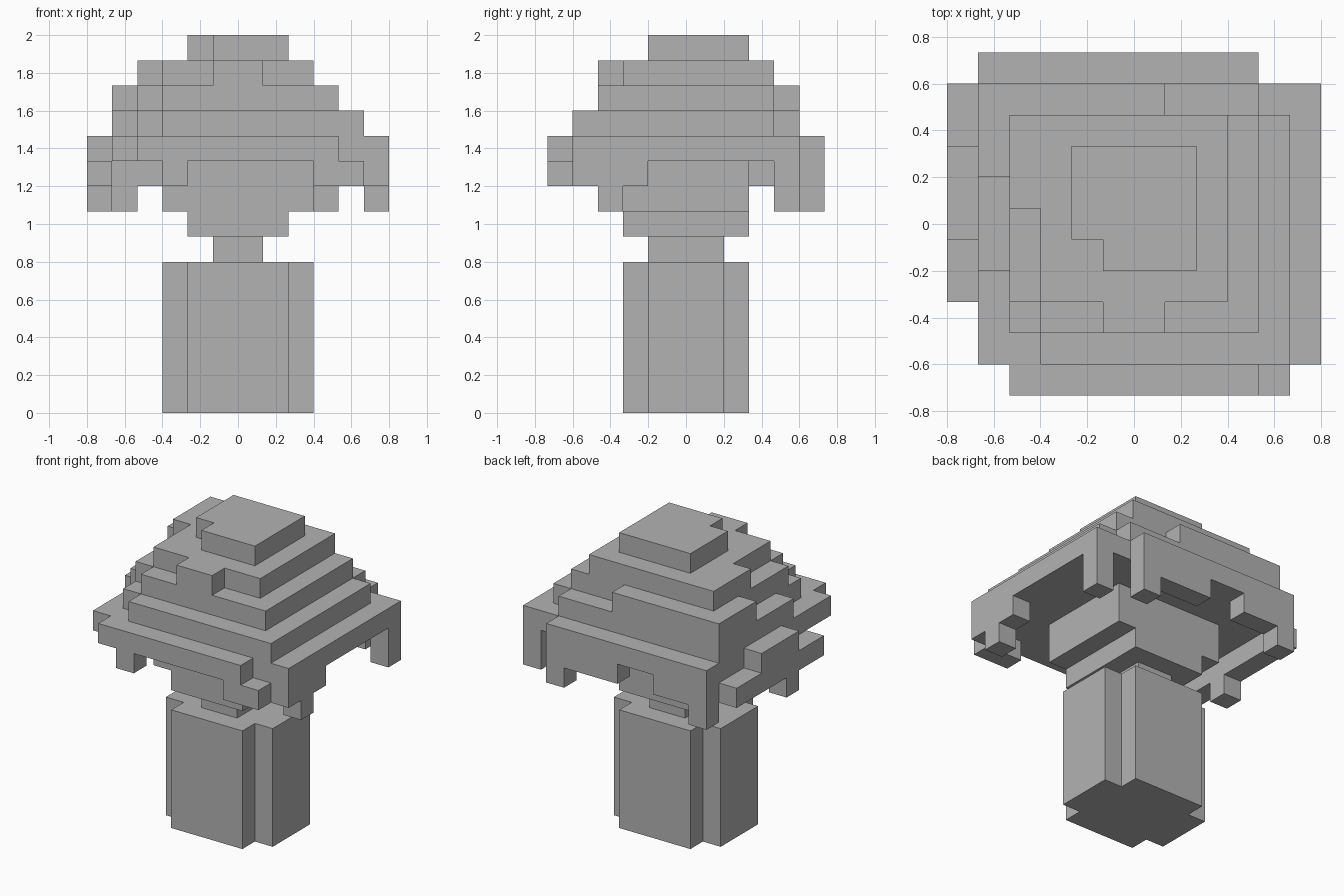
import bpy
import bmesh
from mathutils import Vector

cube = bpy.data.objects.get("Cube")
if cube:
    bpy.data.objects.remove(cube, do_unlink=True)

UNIT = 2 / 15          # edge of one block
HALF_DEPTH = 5.5       # blocks from the front to the centre
BRIM = 10              # block layer of the wide brim

grey = bpy.data.materials.new("plain_grey")
grey.use_nodes = True
grey.diffuse_color = (0.45, 0.45, 0.45, 1)
grey.node_tree.nodes["Principled BSDF"].inputs["Base Color"].default_value = grey.diffuse_color


def fill(xs, ys, zs):
    """All block cells in three ranges; y counts from the front."""
    return {(x, y, z) for x in range(*xs) for y in range(*ys) for z in range(*zs)}


def pillar(half_width, front, back, bottom, top):
    """A block centred on the left-right axis."""
    return fill((-half_width, half_width), (front, back), (bottom, top))


def border(side, xs, ys, start, length, zs, gap=0):
    """A row of blocks standing just outside one side of a rectangle."""
    run = (start, start + length)
    along_x = side in ("front", "back")
    low, high = ys if along_x else xs
    outer = high + gap if side in ("back", "left") else low - gap - 1
    line = (outer, outer + 1)
    return fill(run, line, zs) if along_x else fill(line, run, zs)


def tier(level, xs, ys, **bumps):
    """One flat step of the cap, with extra rows on some of its sides."""
    zs = (BRIM + level, BRIM + level + 1)
    cells = fill(xs, ys, zs)
    for side, (start, length) in bumps.items():
        cells |= border(side, xs, ys, start, length, zs)
    return cells


def drips(side, *runs):
    """Rows hanging from the brim, each with start, length and drop."""
    cells = set()
    for start, length, drop in runs:
        cells |= border(side, (-5, 5), (1, BRIM), start, length, (BRIM - drop, BRIM))
    return cells


parts = {}

# Square stem with notched corners, and the narrow neck
parts["stem"] = pillar(3, 4, 7, 0, 6) | pillar(2, 3, 8, 0, 6)
parts["neck"] = pillar(1, 4, 7, 6, 7)

# Stepped underside of the cap
parts["cap_underside"] = pillar(2, 3, 8, 7, 8) | pillar(3, 3, 8, 8, BRIM)

# Cap steps from the brim upward
parts["cap_brim"] = tier(0, (-5, 6), (1, 10), front=(-4, 8), back=(-5, 9), right=(5, 3))
parts["lower_tier"] = tier(1, (-4, 5), (2, 9), front=(-3, 8), back=(-5, 9), right=(4, 5))
parts["middle_tier"] = tier(2, (-3, 4), (2, 9), back=(-5, 6), right=(3, 6))
parts["middle_tier"] |= border("right", (-3, 4), (2, 9), 7, 2, (BRIM + 2, BRIM + 3), gap=1)
parts["upper_tier"] = tier(3, (-3, 3), (3, 9), front=(-1, 2), right=(6, 3))
parts["cap_top"] = tier(4, (-1, 2), (4, 8), right=(5, 3))

# Drips around the brim
parts["front_drips"] = drips("front", (-3, 1, 1), (3, 2, 1))
parts["left_drips"] = drips("left", (1, 3, 1), (2, 1, 2), (9, 1, 2))
parts["back_drips"] = drips("back", (0, 4, 1), (3, 1, 2), (-4, 2, 1), (-5, 1, 2))
parts["right_drips"] = drips("right", (3, 7, 1), (5, 1, 2))

solid = set().union(*parts.values())


def build(name, cells):
    """Skin the exposed sides of the cells and merge flat areas."""
    bm = bmesh.new()
    for cell in sorted(cells):
        centre = Vector(cell) + Vector((0.5, 0.5, 0.5))
        for axis in range(3):
            for sign in (-1, 1):
                normal = Vector((0, 0, 0))
                normal[axis] = sign
                if tuple(int(c + d) for c, d in zip(cell, normal)) in solid:
                    continue
                u = Vector((0, 0, 0))
                u[axis - 1] = 0.5
                v = normal.cross(u)
                verts = []
                for corner in (-u - v, u - v, u + v, v - u):
                    point = centre + normal / 2 + corner
                    point.y -= HALF_DEPTH
                    verts.append(bm.verts.new(point * UNIT))
                bm.faces.new(verts)
    bmesh.ops.remove_doubles(bm, verts=bm.verts[:], dist=UNIT / 100)
    bmesh.ops.dissolve_limit(bm, angle_limit=0.02, verts=bm.verts[:], edges=bm.edges[:])
    mesh = bpy.data.meshes.new(name)
    bm.to_mesh(mesh)
    bm.free()
    mesh.materials.append(grey)
    bpy.context.collection.objects.link(bpy.data.objects.new(name, mesh))


for part_name, part_cells in parts.items():
    build(part_name, part_cells)
